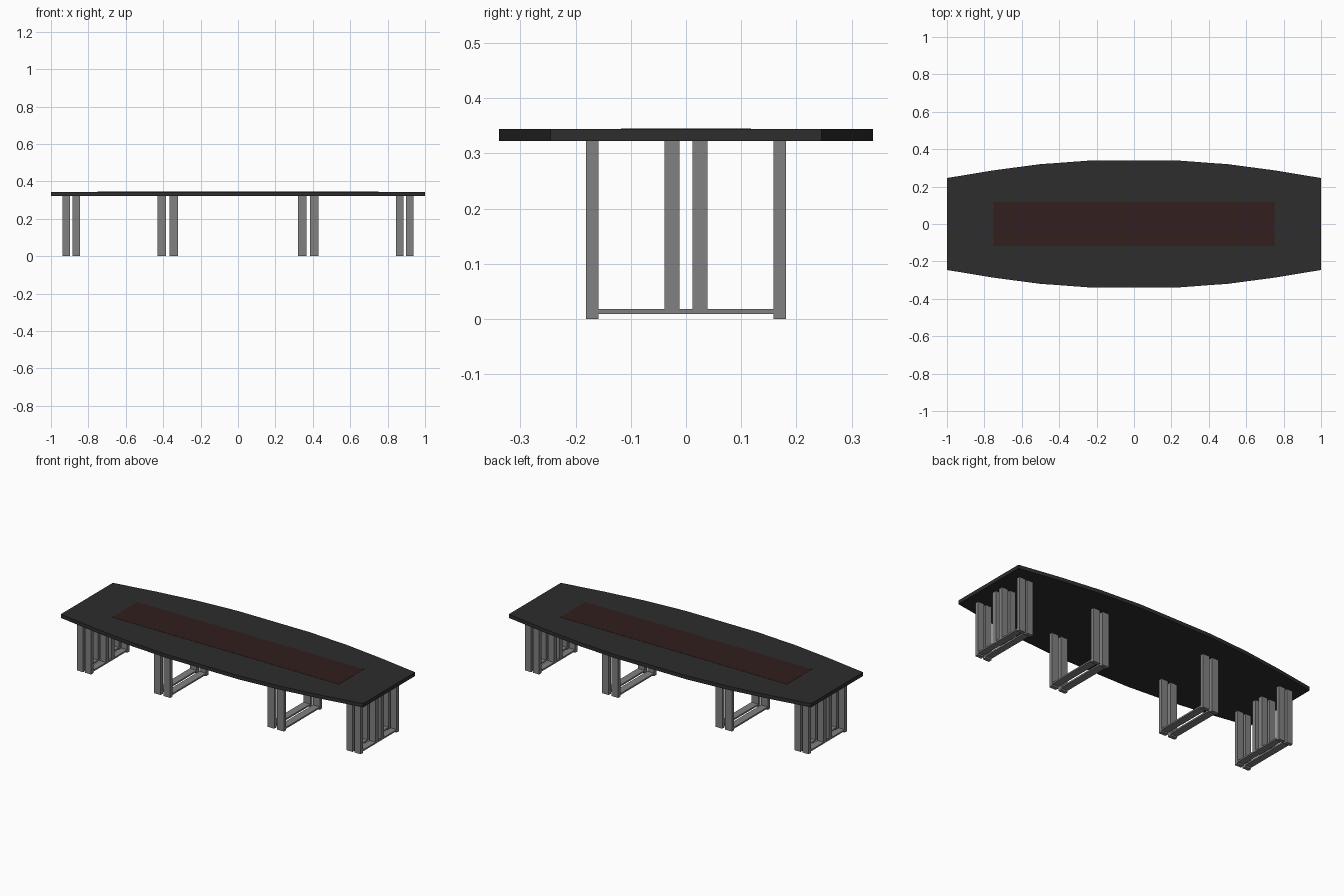
import bpy, bmesh

cube = bpy.data.objects.get("Cube")
if cube:
    bpy.data.objects.remove(cube, do_unlink=True)


def material(name, rgb):
    m = bpy.data.materials.new(name)
    m.use_nodes = True
    m.diffuse_color = (*rgb, 1)
    m.node_tree.nodes["Principled BSDF"].inputs["Base Color"].default_value = (*rgb, 1)
    return m


black = material("charcoal", (0.026, 0.026, 0.026))
maroon = material("dark_maroon", (0.032, 0.013, 0.013))
steel = material("grey_metal", (0.22, 0.22, 0.22))


def add_object(name, bm, mat):
    bmesh.ops.recalc_face_normals(bm, faces=bm.faces[:])
    mesh = bpy.data.meshes.new(name)
    bm.to_mesh(mesh)
    bm.free()
    mesh.materials.append(mat)
    ob = bpy.data.objects.new(name, mesh)
    bpy.context.collection.objects.link(ob)
    return ob


def box(name, lo, hi, mat):
    bm = bmesh.new()
    bmesh.ops.create_cube(bm, size=1)
    for v in bm.verts:
        v.co = [(a + b) / 2 + c * (b - a) for a, b, c in zip(lo, hi, v.co)]
    return add_object(name, bm, mat)


# Boat-shaped top, mirrored from a quarter outline
BOTTOM, TOP = 0.322, 0.344
quarter = [(1, 0.246), (0.9, 0.262), (0.75, 0.287), (0.5, 0.32), (0.4, 0.327), (0.24, 0.339)]
half = quarter + [(-x, y) for x, y in reversed(quarter)]
outline = half + [(-x, -y) for x, y in half]
bm = bmesh.new()
face = bm.faces.new([bm.verts.new((x, y, BOTTOM)) for x, y in outline])
extruded = bmesh.ops.extrude_face_region(bm, geom=[face])["geom"]
for v in extruded:
    if isinstance(v, bmesh.types.BMVert):
        v.co.z = TOP
rim = [e for e in bm.edges if all(v.co.z == TOP for v in e.verts)]
bmesh.ops.bevel(bm, geom=rim, offset=0.005, segments=2, profile=0.5, affect='EDGES')
table_top = add_object("table_top", bm, black)

bpy.context.view_layer.objects.active = table_top
table_top.select_set(True)
bpy.ops.object.shade_smooth_by_angle(angle=0.6)

# Inlaid centre panel
box("centre_inlay", (-0.75, -0.118, TOP - 0.002), (0.75, 0.118, TOP + 0.001), maroon)

# Frames: paired bars at each station; end frames also carry central posts
stations = [("inner", 0.322, 0.367), ("inner", 0.385, 0.43),
            ("outer", 0.845, 0.885), ("outer", 0.898, 0.938)]
for sx, side in ((1, "left"), (-1, "right")):
    for i, (kind, a, b) in enumerate(stations):
        x0, x1 = sorted((a * sx, b * sx))
        tag = f"{side}_{kind}_{i % 2 + 1}"
        box(f"{tag}_floor_rail", (x0, -0.16, 0.009), (x1, 0.16, 0.018), steel)
        for sy, end in ((-1, "front"), (1, "back")):
            y0, y1 = sorted((sy * 0.159, sy * 0.181))
            box(f"{tag}_{end}_leg", (x0, y0, 0), (x1, y1, BOTTOM), steel)
            if kind == "outer":
                y0, y1 = sorted((sy * 0.012, sy * 0.039))
                box(f"{tag}_{end}_post", (x0, y0, 0.01), (x1, y1, BOTTOM), steel)
